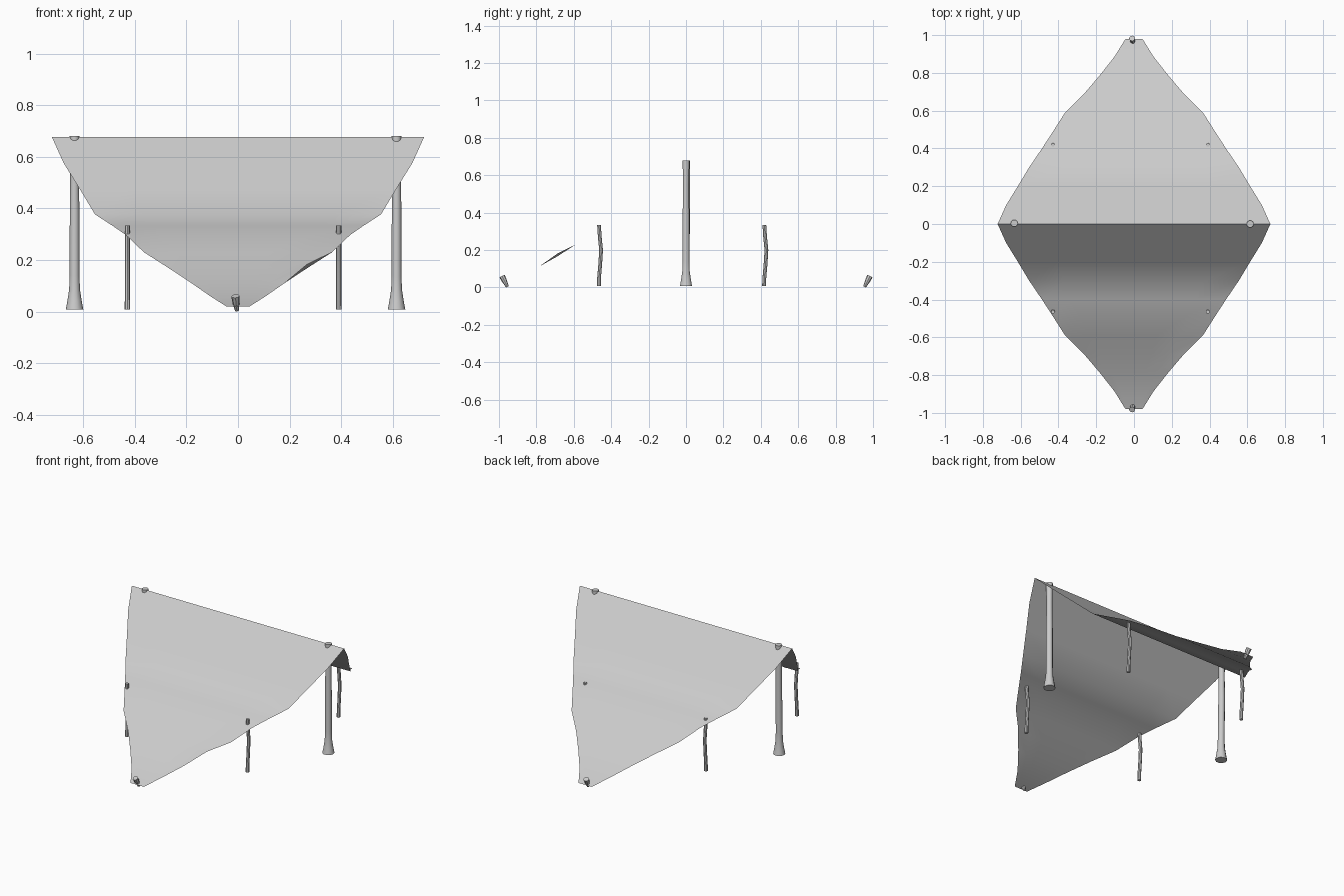
import bpy, bmesh, math
from mathutils import Vector

if "Cube" in bpy.data.objects:
    bpy.data.objects.remove(bpy.data.objects["Cube"])


def finish(bm, name, angle):
    mesh = bpy.data.meshes.new(name)
    bm.to_mesh(mesh)
    bm.free()
    ob = bpy.data.objects.new(name, mesh)
    bpy.context.collection.objects.link(ob)
    bpy.ops.object.select_all(action='DESELECT')
    bpy.context.view_layer.objects.active = ob
    ob.select_set(True)
    bpy.ops.object.shade_smooth_by_angle(angle=math.radians(angle))
    return ob


def pole(name, rings, sides=8):
    """Closed tube lofted through (x, y, z, radius) rings."""
    bm = bmesh.new()
    centres = [Vector(r[:3]) for r in rings]
    axis = (centres[-1] - centres[0]).normalized()
    rot = Vector((0, 0, 1)).rotation_difference(axis)
    loops = []
    for c, r in zip(centres, rings):
        loops.append([bm.verts.new(c + rot @ Vector((
            r[3] * math.cos(math.tau * i / sides),
            r[3] * math.sin(math.tau * i / sides), 0))) for i in range(sides)])
    for a, b in zip(loops, loops[1:]):
        for i in range(sides):
            j = (i + 1) % sides
            bm.faces.new((a[i], a[j], b[j], b[i]))
    bm.faces.new(loops[0][::-1])
    bm.faces.new(loops[-1])
    return finish(bm, name, 40)


# Cloth canopy: (distance from ridge, half width, height), straight across x
profile = [(0, .722, .677), (.1, .677, .577), (.2, .615, .477), (.3, .555, .377),
           (.4, .487, .333), (.48, .435, .297), (.59, .365, .23), (.685, .268, .168),
           (.785, .183, .112), (.885, .104, .057), (.98, .045, .02)]
bm = bmesh.new()
rows = []
stations = [(-y, w, z) for y, w, z in profile[:0:-1]] + profile
for y, w, z in stations:
    rows.append([bm.verts.new((w * t / 3, y, z)) for t in range(-3, 4)])
# slightly lifted fold on the front right edge
rows[3][-1].co.z += .015
for a, b in zip(rows, rows[1:]):
    for i in range(6):
        bm.faces.new((a[i], a[i + 1], b[i + 1], b[i]))
finish(bm, "canopy", 40)

# Ridge poles with flared feet
for side, x, y in (("left", -.634, .004), ("right", .615, 0)):
    pole("ridge_pole_" + side, [
        (x, 0, .008, .034), (x, 0, .04, .028), (x, 0, .085, .021),
        (x, 0, .14, .019), (x, y, .4, .0185), (x, y, .55, .017), (x, y, .68, .019)], 10)

# Thin crooked side poles
for end, y, s in (("front", -.465, 1), ("back", .419, 1)):
    for side, x in (("left", -.429), ("right", .391)):
        pole(f"side_pole_{end}_{side}", [
            (x, y - .001, .008, .011), (x, y, .05, .010), (x, y + s * .006, .12, .010),
            (x, y + s * .011, .2, .010), (x, y + s * .004, .27, .010), (x, y, .333, .010)])

# Tapered tilted ground pegs
for end, s in (("front", -1), ("back", 1)):
    pole("peg_" + end, [
        (-.004, s * .955, .004, .008), (-.008, s * .972, .038, .014),
        (-.010, s * .983, .060, .016)])
